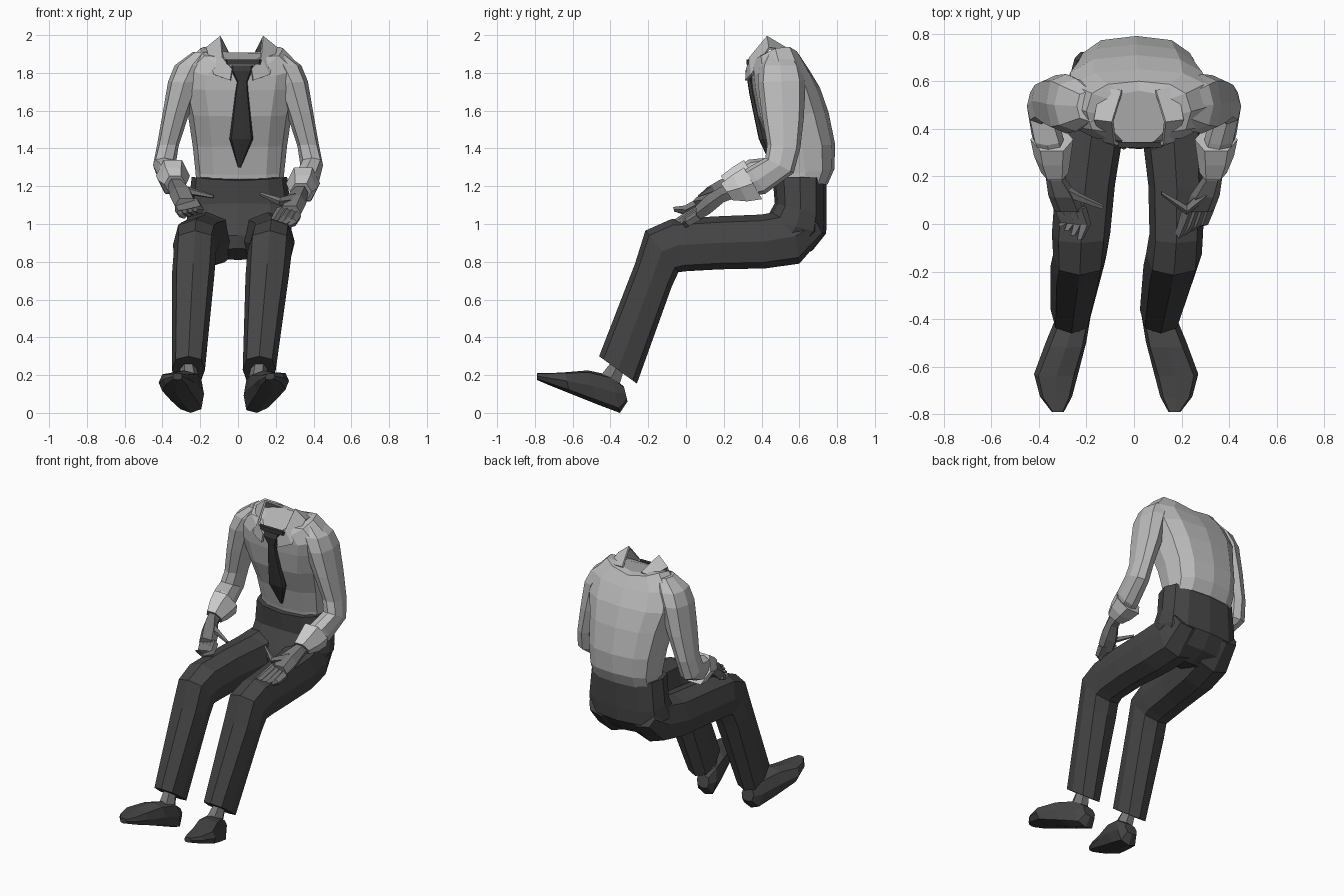
import bpy, bmesh, math
from mathutils import Vector


def grey(name, v):
    m = bpy.data.materials.new(name)
    m.diffuse_color = (v, v, v, 1)
    return m


SHIRT, CUFF = grey("shirt_cloth", 0.50), grey("cuff_cloth", 0.60)
PANTS, TIE = grey("trouser_cloth", 0.06), grey("tie_cloth", 0.04)
SKIN, LEATHER = grey("skin", 0.18), grey("leather", 0.06)


def finish(name, bm, mat):
    bmesh.ops.recalc_face_normals(bm, faces=bm.faces)
    me = bpy.data.meshes.new(name)
    bm.to_mesh(me)
    bm.free()
    me.materials.append(mat)
    ob = bpy.data.objects.new(name, me)
    bpy.context.collection.objects.link(ob)
    return ob


def skin_rings(name, rings, mat):
    bm = bmesh.new()
    vs = [[bm.verts.new(p) for p in r] for r in rings]
    n = len(vs[0])
    for a, b in zip(vs, vs[1:]):
        for i in range(n):
            j = (i + 1) % n
            bm.faces.new((a[i], a[j], b[j], b[i]))
    bm.faces.new(vs[0])
    bm.faces.new(vs[-1][::-1])
    return finish(name, bm, mat)


def loft(name, secs, mat, n=8, sq=0.75, shear=0.0):
    """Section = front y, z, back y, z, x min, x max, optional lift of the sides."""
    rings = []
    for fy, fz, by, bz, x0, x1, *lift in secs:
        up = lift[0] if lift else 0
        ring = []
        for i in range(n):
            t = 2 * math.pi * i / n
            c, s = (math.copysign(abs(v) ** sq, v) if abs(v) > 1e-6 else 0
                    for v in (math.cos(t), math.sin(t)))
            dx = c * (x1 - x0) / 2
            ring.append(((x0 + x1) / 2 + dx, (fy + by) / 2 + s * (fy - by) / 2,
                         (fz + bz) / 2 + s * (fz - bz) / 2 + up * c * c + shear * dx))
        rings.append(ring)
    return skin_rings(name, rings, mat)


def tube(name, pts, radii, mat, n=5):
    pts = [Vector(p) for p in pts]
    q = (pts[-1] - pts[0]).to_track_quat('Z', 'Y')
    rings = [[p + q @ Vector((r * math.cos(2 * math.pi * i / n), r * math.sin(2 * math.pi * i / n), 0))
              for i in range(n)] for p, r in zip(pts, radii)]
    return skin_rings(name, rings, mat)


# Shirt body, hunched forward
loft("shirt_body", [
    (.49, 1.22, .75, 1.22, -.22, .24), (.48, 1.27, .785, 1.30, -.225, .245),
    (.44, 1.42, .79, 1.43, -.24, .26), (.375, 1.58, .755, 1.60, -.265, .285),
    (.35, 1.72, .71, 1.73, -.30, .32), (.345, 1.78, .65, 1.83, -.29, .33, .04),
    (.345, 1.82, .60, 1.90, -.20, .24, .08), (.335, 1.86, .56, 1.91, -.09, .13, .03)],
    SHIRT, n=12)

# Trousers: seat and two legs
loft("trouser_seat", [
    (.46, 1.24, .745, 1.24, -.245, .26, .02), (.47, 1.12, .745, 1.05, -.265, .28),
    (.42, 1.03, .742, .96, -.275, .285), (.38, .95, .67, .87, -.26, .26),
    (.39, .88, .56, .82, -.14, .14)], PANTS, n=12)
leg = [(.66, 1.08, .73, .95), (.56, 1.09, .60, .80), (.40, 1.06, .42, .775), (.15, 1.05, .18, .77),
       (-.08, 1.035, .0, .76), (-.215, .975, -.04, .755), (-.27, .80, -.075, .68), (-.46, .31, -.26, .165)]
left_x = [(-.25, -.03), (-.28, -.01), (-.31, -.04), (-.33, -.08), (-.345, -.10), (-.34, -.115),
          (-.35, -.125), (-.35, -.175)]
right_x = [(.03, .25), (.01, .28), (.03, .30), (.06, .30), (.065, .29), (.05, .285), (.04, .27), (.025, .20)]
for side, xs in (("left", left_x), ("right", right_x)):
    loft(side + "_trouser_leg", [p + x for p, x in zip(leg, xs)], PANTS)

# Shoes and ankles, toes raised and turned out
shoe = [(-.33, .15, -.31, .07, .05, .14), (-.40, .21, -.35, .01, .03, .17),
        (-.52, .235, -.47, .055, .05, .22), (-.64, .225, -.62, .115, .085, .27),
        (-.73, .22, -.72, .155, .11, .245), (-.79, .22, -.79, .185, .145, .195)]
ankle = [(-.47, .20, -.35, .14, .05, .16), (-.41, .27, -.32, .24, .07, .155), (-.39, .36, -.27, .32, .065, .16)]


def flip(secs):
    return [(*s[:4], -s[5] - .15, -s[4] - .15) for s in secs]


loft("right_shoe", shoe, LEATHER, sq=.65, shear=.1)
loft("left_shoe", flip(shoe), LEATHER, sq=.65)
loft("right_ankle", ankle, SKIN, n=6, sq=1)
loft("left_ankle", flip(ankle), SKIN, n=6, sq=1)

# Arms, cuffs and hands; d raises the left forearm a little
sleeve = [(.43, 1.92, .56, 1.92, .13, .24), (.39, 1.85, .61, 1.85, .15, .335), (.38, 1.76, .63, 1.77, .20, .37),
          (.40, 1.60, .625, 1.58, .26, .40), (.43, 1.43, .605, 1.41, .315, .43),
          (.42, 1.36, .57, 1.28, .33, .45), (.33, 1.31, .42, 1.17, .30, .43), (.25, 1.25, .30, 1.15, .28, .39)]
cuff = [(.30, 1.32, .41, 1.13, .255, .435), (.24, 1.28, .33, 1.12, .265, .42), (.18, 1.23, .25, 1.13, .275, .39)]
hand = [(.25, 1.23, .28, 1.15, .30, .375), (.18, 1.21, .20, 1.12, .285, .37),
        (.11, 1.17, .13, 1.06, .235, .36), (.05, 1.11, .06, 1.02, .21, .335)]


def arm_side(secs, s, d, only_low=False):
    out = []
    for fy, fz, by, bz, x0, x1 in secs:
        up = 0 if only_low and by > .5 else d
        out.append((fy, fz + up, by, bz + up, min(s * x0, s * x1), max(s * x0, s * x1)))
    return out


for side, s, d in (("right", 1, 0), ("left", -1, .04)):
    loft(side + "_sleeve", arm_side(sleeve, s, d, True), SHIRT)
    loft(side + "_cuff", arm_side(cuff, s, d), CUFF, n=6, sq=.9)
    loft(side + "_hand", arm_side(hand, s, d), SKIN, n=6, sq=.8)
    for i in range(4):
        k = i / 3
        curl = 2 * d
        tube(f"{side}_finger_{i + 1}",
             [(s * (.23 + .08 * k), .07, 1.08 + d - .025 * k),
              (s * (.205 + .085 * k), .01 * k, 1.045 + d - .025 * k),
              (s * (.18 + .08 * k + curl * .6), -.065 + .06 * k, 1.015 + curl * .9 - .015 * k)],
             [.03, .025, .014], SKIN)
tube("right_thumb", [(.30, .13, 1.14), (.22, .06, 1.13), (.115, .13, 1.17)], [.035, .022, .01], SKIN)
tube("left_thumb", [(-.32, .15, 1.19), (-.24, .115, 1.18), (-.13, .07, 1.155)], [.035, .02, .01], SKIN)

# Tie with knot, and the closed collar band
loft("tie", [(.325, 1.85, .36, 1.85, -.035, .08), (.315, 1.82, .36, 1.82, -.035, .075),
             (.325, 1.765, .36, 1.76, -.005, .05), (.335, 1.70, .37, 1.70, -.015, .055),
             (.385, 1.46, .43, 1.46, -.045, .08), (.455, 1.31, .47, 1.31, .0, .015)], TIE, sq=.5)
loft("neck_band", [(.32, 1.88, .345, 1.88, -.07, .125), (.32, 1.855, .345, 1.855, -.065, .12)], TIE, sq=.3)

# Collar flaps, folded over and dying into the shoulder
flap = [(.08, .32, 1.77), (.07, .325, 1.83), (.165, .35, 1.80), (.12, .34, 1.89),
        (.205, .44, 1.94), (.13, .43, 2.0), (.18, .57, 1.92), (.09, .56, 1.92)]
for side in ("right", "left"):
    bm = bmesh.new()
    vs = [bm.verts.new((x if side == "right" else .04 - x, y, z)) for x, y, z in flap]
    for i in range(0, 6, 2):
        bm.faces.new((vs[i], vs[i + 1], vs[i + 3], vs[i + 2]))
    ob = finish(side + "_collar", bm, SHIRT)
    mod = ob.modifiers.new("thickness", 'SOLIDIFY')
    mod.thickness = .015
    mod.offset = 0

# Rest the lowest point on the ground
low = min(v.co.z for o in bpy.data.objects for v in o.data.vertices)
for o in bpy.data.objects:
    o.location.z -= low
